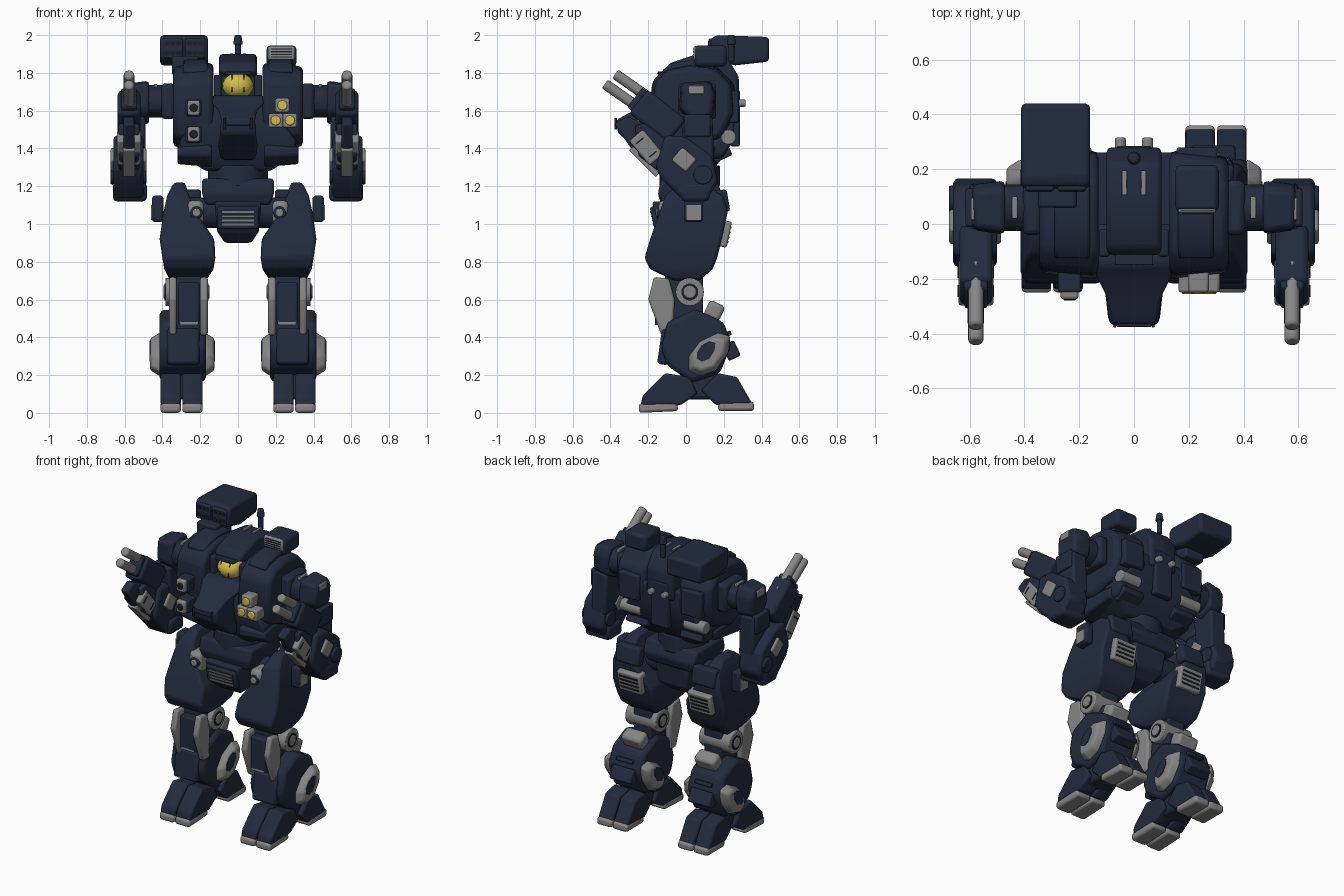
import bpy, bmesh
from math import radians
from mathutils import Matrix, Vector

if "Cube" in bpy.data.objects:
    bpy.data.objects.remove(bpy.data.objects["Cube"], do_unlink=True)


def material(name, red, green, blue):
    mat = bpy.data.materials.new(name)
    mat.use_nodes = True
    mat.diffuse_color = (red, green, blue, 1)
    shader = mat.node_tree.nodes["Principled BSDF"]
    shader.inputs["Base Color"].default_value = (red, green, blue, 1)
    shader.inputs["Roughness"].default_value = 0.6
    return mat


NAVY = material("navy armour", .016, .024, .048)
STEEL = material("bare steel", .24, .24, .24)
AMBER = material("amber glass", .66, .51, .08)
DARK = material("dark recess", .012, .014, .02)
parts = []


def finish(name, bm, mat, bevel, mirror):
    """Turn a bmesh into an object with bevelled edges and an optional twin across x."""
    bmesh.ops.recalc_face_normals(bm, faces=bm.faces)
    mesh = bpy.data.meshes.new(name)
    bm.to_mesh(mesh)
    bm.free()
    mesh.materials.append(mat)
    obj = bpy.data.objects.new(name, mesh)
    bpy.context.collection.objects.link(obj)
    if bevel:
        mod = obj.modifiers.new("rounded edges", "BEVEL")
        mod.width, mod.segments, mod.limit_method = bevel, 2, "ANGLE"
    if mirror:
        mod = obj.modifiers.new("other side", "MIRROR")
        mod.use_mirror_merge = False
    parts.append(obj)


def bridge(name, rings, mat, bevel, mirror):
    """Skin a stack of closed rings and cap both ends."""
    bm = bmesh.new()
    loops = [[bm.verts.new(point) for point in ring] for ring in rings]
    count = len(loops[0])
    for low, high in zip(loops, loops[1:]):
        for i in range(count):
            j = (i + 1) % count
            bm.faces.new((low[i], low[j], high[j], high[i]))
    bm.faces.new(loops[0])
    bm.faces.new(loops[-1])
    finish(name, bm, mat, bevel, mirror)


def slab(name, mat, inner, outer, profile, bevel=.012, mirror=True, pinch=1.0):
    """Side profile (y, z) extruded along x; pinch shrinks the outer cap."""
    middle = sum((Vector(p) for p in profile), Vector((0, 0))) / len(profile)
    cap = [middle + (Vector(p) - middle) * pinch for p in profile]
    bridge(name, [[(inner, *p) for p in profile], [(outer, *p) for p in cap]], mat, bevel, mirror)


def loft(name, mat, levels, bevel=.015, mirror=True):
    """Stacked rectangles, each level is (z, x low, x high, y low, y high)."""
    rings = [[(a, c, z), (b, c, z), (b, d, z), (a, d, z)] for z, a, b, c, d in levels]
    bridge(name, rings, mat, bevel, mirror)


def box(name, mat, centre, size, bevel=.01, mirror=True, tilt=0):
    bm = bmesh.new()
    matrix = Matrix.Translation(centre) @ Matrix.Rotation(radians(tilt), 4, "X") @ Matrix.Diagonal((*size, 1))
    bmesh.ops.create_cube(bm, size=1, matrix=matrix)
    finish(name, bm, mat, bevel, mirror)


def rod(name, mat, start, end, radius, tip=None, bevel=.006, mirror=True, sides=20):
    start, end = Vector(start), Vector(end)
    turn = (end - start).to_track_quat("Z", "Y").to_matrix().to_4x4()
    bm = bmesh.new()
    bmesh.ops.create_cone(bm, cap_ends=True, segments=sides, radius1=radius, radius2=tip or radius,
                          depth=(end - start).length, matrix=Matrix.Translation((start + end) / 2) @ turn)
    finish(name, bm, mat, bevel, mirror)


def grille(name, centre, size, slats, mirror, tilt=0, frame=STEEL, bar=DARK):
    """Framed plate with horizontal bars on both its front and back faces."""
    box(name + "_frame", frame, centre, size, .01, mirror, tilt)
    for i in range(slats):
        lift = ((i + .5) / slats - .5) * size[2] * .75
        offset = Matrix.Rotation(radians(tilt), 3, "X") @ Vector((0, 0, lift))
        box(name + "_slat", bar, Vector(centre) + offset,
            (size[0] * .78, size[1] + .006, size[2] * .32 / slats), 0, mirror, tilt)


# Torso core, nose and cockpit
loft("torso_core", NAVY, [(1.28, -.17, .17, -.1, .14), (1.36, -.3, .3, -.15, .2),
     (1.44, -.31, .31, -.17, .25), (1.58, -.2, .2, -.18, .26), (1.67, -.15, .15, -.14, .26)], mirror=False)
loft("nose", NAVY, [(1.34, -.09, .09, -.18, 0), (1.41, -.105, .105, -.27, 0), (1.48, -.095, .095, -.36, 0),
     (1.55, -.09, .09, -.37, 0), (1.6, -.1, .1, -.28, 0), (1.64, -.14, .14, -.2, 0),
     (1.68, -.14, .14, -.15, 0)], mirror=False)
slab("cockpit_hood", NAVY, -.1, .1, [(-.12, 1.8), (-.09, 1.85), (.06, 1.9), (.22, 1.88),
     (.28, 1.78), (.28, 1.6), (-.04, 1.6), (-.04, 1.79)], .018, False)
bm = bmesh.new()
bmesh.ops.create_uvsphere(bm, u_segments=20, v_segments=12, radius=1,
                          matrix=Matrix.Translation((0, -.075, 1.732)) @ Matrix.Diagonal((.083, .078, .068, 1)))
finish("canopy", bm, AMBER, 0, False)
rod("canopy_bar", NAVY, (.032, -.148, 1.7), (.032, -.128, 1.79), .003, bevel=0, sides=8)
box("canopy_brow", NAVY, (0, -.1, 1.8), (.14, .1, .016), .004, False)
box("canopy_cheek", NAVY, (.108, -.07, 1.73), (.04, .1, .12))
box("nose_panel", NAVY, (0, -.365, 1.535), (.13, .02, .025), .004, False)
rod("nose_pin", NAVY, (.07, -.372, 1.5), (.07, -.372, 1.56), .006, bevel=0)
box("hood_rail", STEEL, (.035, .15, 1.897), (.018, .09, .012), .003)
rod("antenna", NAVY, (0, .24, 1.86), (0, .24, 1.97), .016, mirror=False)
rod("antenna_tip", NAVY, (0, .24, 1.95), (0, .24, 2), .025, .018, mirror=False)

# Side torso pods, wings and back
slab("side_pod", NAVY, .13, .345, [(-.18, 1.76), (-.11, 1.83), (.02, 1.855), (.16, 1.84), (.26, 1.74),
     (.27, 1.58), (.2, 1.44), (0, 1.38), (-.15, 1.44), (-.2, 1.58)], .025, pinch=.9)
slab("pod_roof_plate", NAVY, .16, .29, [(-.13, 1.81), (-.08, 1.85), (.03, 1.87), (.15, 1.86), (.15, 1.8), (-.1, 1.78)])
slab("lower_wing", NAVY, .14, .32, [(-.2, 1.41), (-.1, 1.44), (.2, 1.42), (.18, 1.34), (-.12, 1.3), (-.2, 1.36)],
     pinch=.8)
box("back_panel", NAVY, (.23, .25, 1.62), (.15, .06, .17))
box("spine", NAVY, (0, .26, 1.56), (.13, .05, .3), mirror=False)
rod("back_handle", STEEL, (.05, .25, 1.64), (.05, .315, 1.64), .02)
rod("back_exhaust", STEEL, (.16, .225, 1.46), (.31, .225, 1.46), .04)
box("back_skirt", NAVY, (.2, .18, 1.39), (.16, .1, .1), tilt=25)

# Shoulder launcher and vent
box("launcher_mount", NAVY, (-.28, .15, 1.84), (.14, .18, .1), mirror=False)
slab("launcher", NAVY, -.412, -.16, [(.13, 1.87), (.13, 1.98), (.16, 2), (.44, 1.99), (.44, 1.86), (.26, 1.84)],
     .02, False)
for side in (-.345, -.227):
    box("launcher_bezel", NAVY, (side, .135, 1.93), (.105, .03, .105), .008, False)
    for column in (-.03, 0, .03):
        for z in (1.905, 1.955):
            rod("missile_tube", DARK, (side + column, .117, z), (side + column, .15, z), .014,
                bevel=0, mirror=False, sides=12)
box("vent_housing", NAVY, (.23, .13, 1.89), (.16, .17, .11), .02, False)
grille("roof_vent", (.23, .05, 1.905), (.14, .02, .075), 4, False)

# Chest guns and lamps
for z in (1.475, 1.615):
    box("chest_gun", NAVY, (-.235, -.2, z), (.085, .1, .09), mirror=False)
    box("chest_gun_face", STEEL, (-.235, -.25, z), (.065, .05, .08), mirror=False)
    rod("chest_gun_muzzle", DARK, (-.235, -.2, z), (-.235, -.28, z), .022, mirror=False)
for x, z in ((.235, 1.628), (.2, 1.548), (.275, 1.548)):
    box("lamp_housing", STEEL, (x, -.205, z), (.076, .09, .076), mirror=False)
    rod("lamp_lens", AMBER, (x, -.2, z), (x, -.256, z), .026, mirror=False)

# Shoulders and upper arms
rod("shoulder_axle", NAVY, (.3, .06, 1.65), (.5, .06, 1.65), .085, sides=12)
box("shoulder_collar", NAVY, (.37, .06, 1.65), (.07, .2, .19), .02)
box("shoulder_band", STEEL, (.435, .06, 1.71), (.02, .08, .06), .004)
slab("shoulder_cap", NAVY, .47, .59, [(-.04, 1.6), (-.03, 1.75), (.13, 1.76), (.16, 1.7), (.15, 1.57), (.05, 1.52)],
     .02, pinch=.85)
box("shoulder_plate", STEEL, (.585, .055, 1.71), (.02, .08, .045), .004)
slab("upper_arm", NAVY, .49, .6, [(-.03, 1.57), (.14, 1.57), (.15, 1.3), (0, 1.3)], .015)
box("upper_arm_guard", NAVY, (.595, .06, 1.52), (.04, .14, .12))
rod("elbow", NAVY, (.485, .09, 1.26), (.675, .09, 1.26), .05)

# Forearms with twin barrels
slab("forearm", NAVY, .5, .66, [(-.11, 1.47), (0, 1.46), (.14, 1.36), (.17, 1.22),
     (.11, 1.13), (-.02, 1.13), (-.13, 1.24), (-.16, 1.3)], .02)
slab("forearm_middle", NAVY, .522, .632, [(-.27, 1.52), (-.2, 1.54), (-.08, 1.47), (-.12, 1.26), (-.25, 1.36)])
slab("forearm_front", NAVY, .548, .607, [(-.38, 1.53), (-.31, 1.57), (-.15, 1.5), (-.2, 1.34), (-.27, 1.37)])
box("gun_housing", NAVY, (.577, -.15, 1.57), (.12, .26, .16), .02, tilt=-38)
box("gun_collar", NAVY, (.577, -.24, 1.645), (.085, .08, .13), tilt=-38)
box("forearm_side_panel", STEEL, (.577, -.21, 1.405), (.128, .17, .095), tilt=-50)
for step in (-.035, .035):
    box("panel_slot", DARK, (.577, -.21 + step, 1.405 - step), (.134, .008, .05), 0, tilt=-50)
box("forearm_rear_panel", STEEL, (.58, -.01, 1.34), (.19, .1, .09), tilt=-40)
box("forearm_underplate", STEEL, (.577, -.22, 1.33), (.064, .2, .03), .005, tilt=-45)
box("hand_block", NAVY, (.573, .05, 1.17), (.18, .15, .1), .02)
for y, z in ((-.43, 1.742), (-.375, 1.794)):
    rod("gun_barrel", STEEL, (.577, y + .23, z - .16), (.577, y, z), .028, bevel=.01)

# Waist and pelvis
rod("waist", NAVY, (0, .02, 1.2), (0, .02, 1.31), .16, mirror=False, sides=24)
loft("pelvis", NAVY, [(1.1, -.17, .17, -.13, .17), (1.16, -.19, .19, -.15, .19),
     (1.24, -.19, .19, -.13, .16)], mirror=False)
loft("groin", NAVY, [(.9, -.07, .07, -.07, .07), (.96, -.11, .11, -.14, .14),
     (1.12, -.125, .125, -.18, .16)], mirror=False)
grille("groin_vent", (0, -.16, 1.035), (.22, .04, .12), 4, False, 12, frame=NAVY, bar=STEEL)
rod("hip_axle", NAVY, (.1, .03, 1.06), (.3, .03, 1.06), .08)

# Thighs
loft("thigh", NAVY, [(.7, .17, .36, -.06, .07), (.76, .13, .39, -.19, .14), (.82, .12, .4, -.22, .165),
     (.92, .125, .415, -.19, .19), (1.06, .22, .395, -.14, .22), (1.15, .26, .375, -.11, .2),
     (1.22, .28, .34, -.03, .09)], .016)
box("hip_joint", STEEL, (.225, -.08, 1.05), (.085, .13, .15), .025)
rod("hip_bolt", NAVY, (.22, -.1, 1.06), (.22, -.15, 1.06), .034)
rod("hip_bolt_core", STEEL, (.22, -.1, 1.06), (.22, -.16, 1.06), .022)
box("hip_pod", NAVY, (.425, .04, 1.08), (.06, .1, .14), .015)
box("hip_pod_plate", STEEL, (.456, .04, 1.06), (.009, .08, .08), 0)
grille("thigh_vent", (.26, .195, .95), (.17, .07, .14), 4, True, -12)
box("thigh_rear_guard", NAVY, (.28, .19, 1.12), (.17, .07, .12), .015, tilt=10)

# Knees
box("knee_core", NAVY, (.26, -.01, .58), (.13, .2, .34))
rod("knee_disc", STEEL, (.16, .02, .64), (.385, .02, .64), .075)
rod("knee_ring", DARK, (.155, .02, .64), (.39, .02, .64), .045, bevel=0)
rod("knee_hub", STEEL, (.15, .02, .64), (.395, .02, .64), .035)
for inner, outer in ((.16, .2), (.325, .365)):
    slab("knee_strut", STEEL, inner, outer,
         [(-.17, .72), (-.09, .71), (-.06, .6), (-.07, .41), (-.13, .41), (-.2, .6)])
box("knee_guard", NAVY, (.26, -.125, .58), (.11, .08, .22))
box("knee_strip", STEEL, (.26, -.14, .475), (.1, .05, .022), .004)
box("calf_piston", STEEL, (.27, .15, .54), (.15, .09, .09), .02, tilt=-25)

# Shins
slab("shin", NAVY, .17, .415, [(-.1, .48), (.05, .55), (.2, .48), (.24, .36), (.18, .21), (.03, .16),
     (-.1, .25), (-.13, .34)], .025)
oval = [(.01, .22), (.07, .19), (.16, .22), (.23, .32), (.24, .41), (.17, .43), (.07, .38), (.01, .3)]
patch = [(.105 + (y - .12) * .42, .33 + (z - .32) * .45) for y, z in oval]
for near, far in ((.41, .465), (.175, .125)):
    slab("shin_disc", STEEL, near, far, oval, .012, pinch=.72)
    slab("shin_patch", NAVY, far - .003, far + .003, patch, 0)
box("shin_front_plate", NAVY, (.29, -.11, .35), (.17, .06, .19), .015, tilt=-8)
box("calf_box", NAVY, (.29, .24, .33), (.16, .07, .09), tilt=25)
box("calf_slot", NAVY, (.29, .225, .42), (.12, .03, .025), .005, tilt=20)

# Ankles and split feet
box("ankle", NAVY, (.297, .07, .15), (.17, .2, .16), .02)
for inner, outer in ((.187, .295), (.302, .41)):
    slab("front_toe", NAVY, inner, outer, [(-.24, .04), (-.23, .09), (-.11, .21), (.02, .19), (.06, .1), (-.03, .04)])
    slab("front_sole", STEEL, inner, outer, [(-.25, 0), (-.25, .05), (-.05, .06), (-.04, .01)], .015)
    slab("rear_toe", NAVY, inner, outer, [(.16, .04), (.35, .05), (.27, .19), (.17, .21), (.08, .12)])
    slab("rear_sole", STEEL, inner, outer, [(.17, .01), (.36, .01), (.36, .06), (.17, .06)], .015)

# Smooth the rounded surfaces while keeping hard edges
for obj in bpy.context.selected_objects:
    obj.select_set(False)
for obj in parts:
    obj.select_set(True)
bpy.context.view_layer.objects.active = parts[0]
bpy.ops.object.shade_smooth_by_angle(angle=radians(35))
